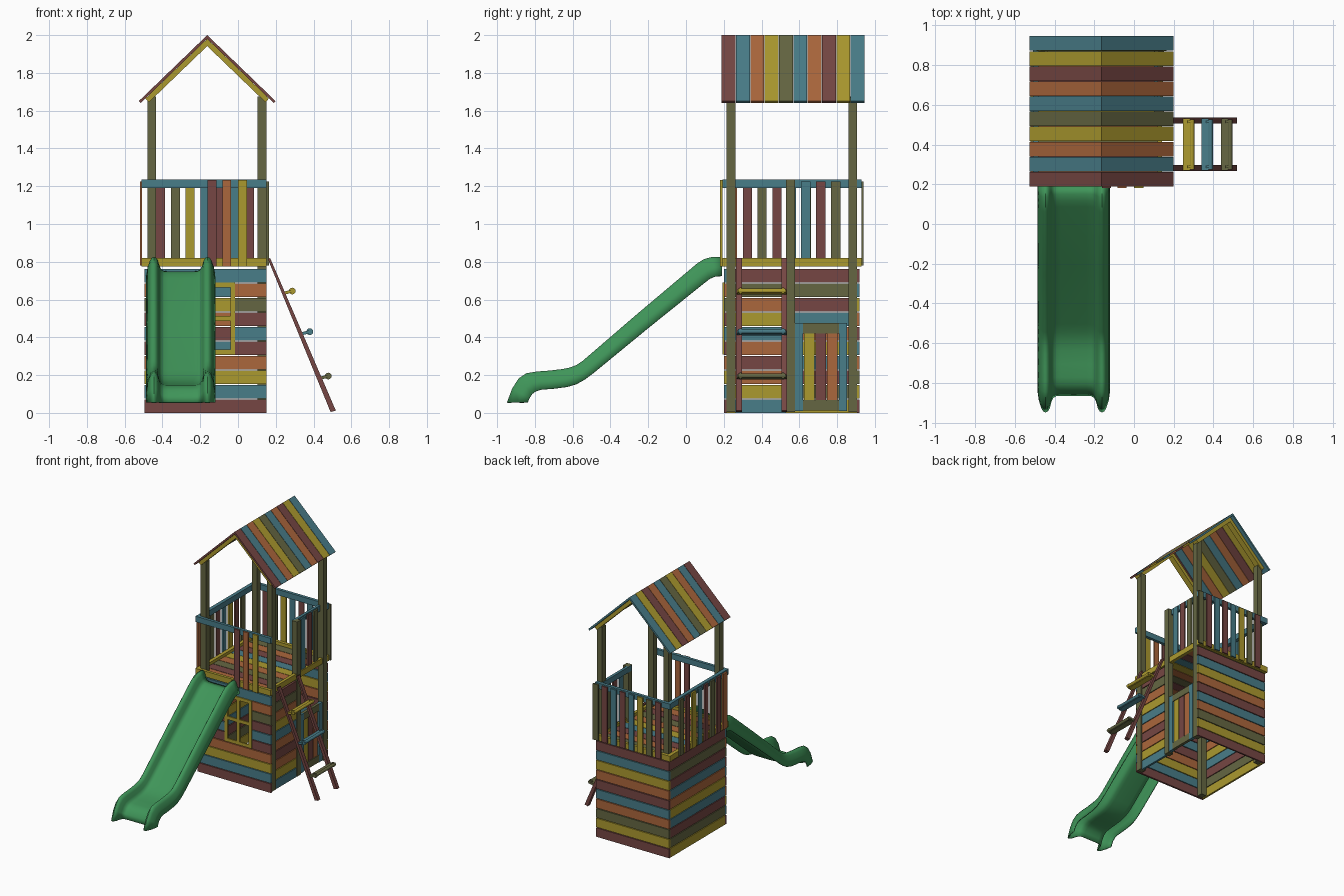
import bpy, bmesh, math
from mathutils import Vector

if "Cube" in bpy.data.objects:
    bpy.data.objects.remove(bpy.data.objects["Cube"])

COL = {
    'maroon': (0.18, 0.062, 0.056), 'teal': (0.066, 0.205, 0.25),
    'yellow': (0.41, 0.32, 0.028), 'orange': (0.41, 0.135, 0.045),
    'olive': (0.13, 0.134, 0.055), 'green': (0.05, 0.30, 0.10),
}
KEY = {'M': 'maroon', 'T': 'teal', 'Y': 'yellow', 'O': 'orange', 'G': 'olive', 'S': 'green'}
MAT = {}
for k, n in KEY.items():
    m = bpy.data.materials.new(n + ' paint')
    m.diffuse_color = (*COL[n], 1)
    m.use_nodes = True
    m.node_tree.nodes["Principled BSDF"].inputs["Base Color"].default_value = m.diffuse_color
    MAT[k] = m


def add(name, verts, faces, c):
    me = bpy.data.meshes.new(name)
    me.from_pydata(verts, [], faces)
    bm = bmesh.new()
    bm.from_mesh(me)
    bmesh.ops.recalc_face_normals(bm, faces=bm.faces)
    bm.to_mesh(me)
    bm.free()
    me.materials.append(MAT[c])
    ob = bpy.data.objects.new(name, me)
    bpy.context.collection.objects.link(ob)
    return ob


def prism(name, pts, y0, y1, c):
    """Extrude an x-z outline along y."""
    n = len(pts)
    v = [(x, y, z) for y in (y0, y1) for x, z in pts]
    f = [list(range(n)), list(range(n, 2 * n))]
    f += [[i, (i + 1) % n, (i + 1) % n + n, i + n] for i in range(n)]
    return add(name, v, f, c)


def box(name, x0, x1, y0, y1, z0, z1, c):
    return prism(name, [(x0, z0), (x1, z0), (x1, z1), (x0, z1)], y0, y1, c)


L, R, F, B = -0.48, 0.15, 0.215, 0.905   # outer post planes
PW = 0.046

# corner posts and the shorter entrance post
for x in (L, R - PW):
    for y in (F, B - PW):
        box('corner_post', x, x + PW, y, y + PW, 0.005, 1.675, 'G')
box('entrance_post', R - PW, R, 0.53, 0.576, 0.005, 1.235, 'G')

# lower wall boards, bottom to top
P = 0.0768
W0, W1, WZ0, WZ1 = -0.235, -0.03, 0.33, 0.67     # window opening
for i in range(10):
    z0, z1 = i * P, i * P + 0.071
    fc, rc = 'MTYOMTMGOT'[i], 'TYOMOTYOGM'[i]
    lc, bc = 'YGMTYOTMGM'[i], 'MYGOTMOYTM'[i]
    a, b = max(z0, WZ0), min(z1, WZ1)
    if a < b:
        box('front_board', -0.495, W0, 0.2, F, z0, z1, fc)
        box('front_board', W1, R, 0.2, F, z0, z1, fc)
        if z0 < a:
            box('front_board', W0, W1, 0.2, F, z0, a, fc)
        if z1 > b:
            box('front_board', W0, W1, 0.2, F, b, z1, fc)
    else:
        box('front_board', -0.495, R, 0.2, F, z0, z1, fc)
    box('left_board', -0.495, L, F, B, z0, z1, lc)
    box('back_board', -0.495, R, B, 0.918, z0, z1, bc)
    box('right_board', 0.125, 0.142, F + PW, 0.53, z0, z1, rc)

# window frame and cross bars
wx0, wx1, wz0, wz1 = -0.255, -0.015, 0.31, 0.69
for x in (wx0, (wx0 + wx1) / 2 - 0.013, wx1 - 0.026):
    box('window_upright', x, x + 0.026, 0.193, 0.207, wz0, wz1, 'Y')
for z in (wz0, 0.487, wz1 - 0.026):
    box('window_bar', wx0, wx1, 0.194, 0.206, z, z + 0.026, 'Y')

# half door
for y in (0.578, 0.81):
    box('door_stile', 0.122, 0.147, y, y + 0.042, 0.01, 0.475, 'T')
for z in (0.012, 0.42):
    box('door_rail', 0.124, 0.146, 0.615, 0.815, z, z + 0.055, 'G')
for i in range(3):
    y = 0.625 + i * 0.061
    box('door_slat', 0.125, 0.14, y, y + 0.055, 0.06, 0.43, 'YMO'[i])

# deck rim and boards
box('front_rim', -0.51, R, 0.192, F, 0.775, 0.82, 'Y')
box('back_rim', -0.51, R, B, 0.93, 0.775, 0.82, 'Y')
box('left_rim', -0.508, L, F, B, 0.775, 0.82, 'Y')
box('right_rim', 0.118, 0.142, F, B, 0.775, 0.82, 'Y')
for i in range(9):
    y = F + 0.003 + i * 0.0762
    box('deck_board', L, 0.118, y, y + 0.072, 0.775, 0.797, 'OMGOYTMOG'[i])

# handrails
box('front_rail', -0.51, R, 0.192, F, 1.19, 1.235, 'T')
box('back_rail', -0.51, R, B, 0.93, 1.19, 1.235, 'T')
box('left_rail', -0.508, L, F, B, 1.19, 1.235, 'T')
box('right_rail', 0.1, 0.122, 0.54, B, 1.19, 1.235, 'T')

# pickets
for x, c in zip((-0.138, -0.06, 0.024), 'MOY'):
    box('front_picket', x - 0.023, x + 0.023, 0.18, 0.192, 0.775, 1.232, c)
for i, c in enumerate('MGYTMTMG'):
    x = -0.41 + i * 0.0785
    box('back_picket', x - 0.024, x + 0.024, 0.93, 0.941, 0.78, 1.225, c)
for i, c in enumerate('OMGMTYMG'):
    y = 0.247 + i * 0.078
    box('left_picket', -0.52, -0.508, y - 0.024, y + 0.024, 0.78, 1.225, c)
for i, c in enumerate('TMG'):
    y = 0.635 + i * 0.079
    box('right_picket', 0.122, 0.134, y - 0.025, y + 0.025, 0.78, 1.225, c)

# gable roof planks, mirrored about the ridge
CX, HW = -0.163, 0.362


def slope(name, s, z_top, t, h, y0, y1, c):
    pts = [(CX, z_top), (CX + s * h, z_top - h * 0.965),
           (CX + s * (h - t * 0.7), z_top - h * 0.965 - t * 0.72), (CX, z_top - t * 1.41)]
    prism(name, pts, y0, y1, c)


for s in (-1, 1):
    for i in range(10):
        y = 0.189 + i * 0.0759
        slope('roof_plank', s, 2.0, 0.014, HW, y, y + 0.073, 'MTOYGTOMYT'[i])
    for y in (0.205, B - 0.035):
        slope('rafter', s, 1.98, 0.027, HW - 0.035, y, y + 0.045, 'Y')

# ladder rails
for y in (0.266, 0.506):
    prism('ladder_rail', [(0.158, 0.815), (0.17, 0.82), (0.518, 0.012), (0.49, 0.005)],
          y, y + 0.03, 'M')

# ladder rungs: a flat tread, a round bar and end caps
def disc(cx, cz, r):
    return [(cx + r * math.cos(k * math.pi / 6), cz + r * math.sin(k * math.pi / 6)) for k in range(12)]


for x, z, c in ((0.265, 0.64, 'Y'), (0.358, 0.425, 'T'), (0.456, 0.19, 'G')):
    prism('rung_tread', [(x - 0.018, z - 0.014), (x + 0.018, z - 0.004),
                         (x + 0.018, z + 0.012), (x - 0.018, z + 0.003)], 0.27, 0.532, c)
    prism('rung_bar', disc(x + 0.027, z + 0.006, 0.012), 0.275, 0.527, c)
    for y in (0.282, 0.508):
        prism('rung_cap', disc(x + 0.022, z + 0.005, 0.018), y, y + 0.012, c)

# slide: section swept between a lower and an upper side profile
path = [(.19, .725, .19, .825), (.155, .723, .135, .825), (.125, .71, .095, .814),
        (.095, .687, .06, .792), (-.2, .45, -.257, .525), (-.49, .212, -.545, .277),
        (-.535, .178, -.58, .253), (-.58, .153, -.615, .24), (-.63, .138, -.655, .232),
        (-.70, .129, -.72, .224), (-.765, .124, -.79, .219), (-.795, .115, -.845, .21),
        (-.815, .10, -.885, .183), (-.83, .078, -.92, .13), (-.838, .055, -.948, .055)]
half = [(.183, 0), (.176, .45), (.163, .82), (.153, .96), (.142, 1), (.131, .96),
        (.121, .82), (.112, .5), (.102, .33), (.088, .26), (.065, .24)]
sec = [(-u, t) for u, t in half] + [(u, t) for u, t in reversed(half)]
SX, n = -0.303, len(sec)
verts = [(SX + u, yl + (yu - yl) * t, zl + (zu - zl) * t)
         for yl, zl, yu, zu in path for u, t in sec]
faces = [[j * n + i, j * n + i + 1, (j + 1) * n + i + 1, (j + 1) * n + i]
         for j in range(len(path) - 1) for i in range(n - 1)]
slide = add('slide', verts, faces, 'S')
# make the bed face upward so the shell thickens underneath
up = sum((p.normal * p.area for p in slide.data.polygons), Vector())
if up.z < 0:
    slide.data.flip_normals()
sol = slide.modifiers.new('shell', 'SOLIDIFY')
sol.thickness = 0.008
sol.offset = -1
bpy.ops.object.select_all(action='DESELECT')
slide.select_set(True)
bpy.context.view_layer.objects.active = slide
bpy.ops.object.shade_smooth_by_angle(angle=math.radians(40))
